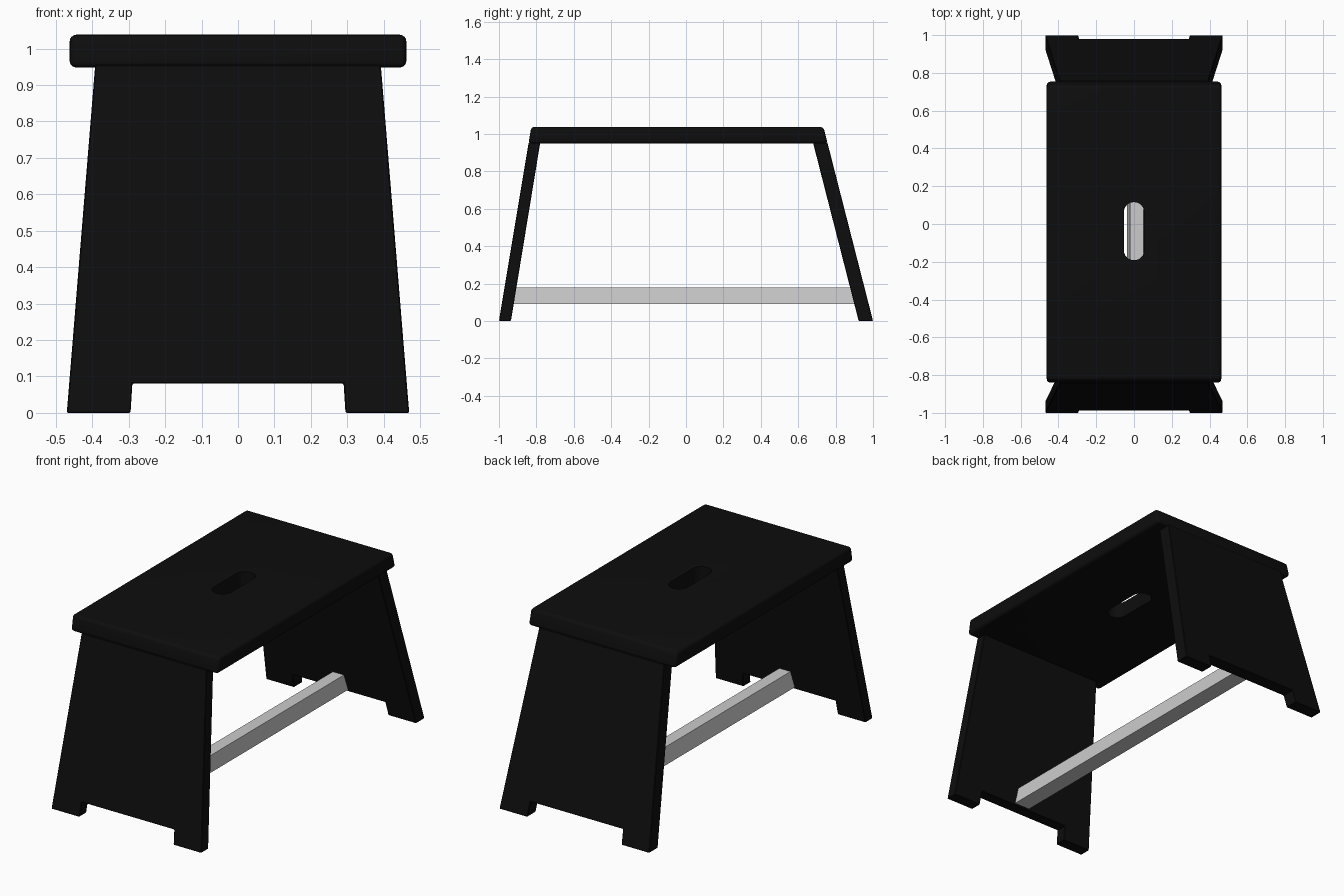
import bpy, math

if "Cube" in bpy.data.objects:
    bpy.data.objects.remove(bpy.data.objects["Cube"])

black = bpy.data.materials.new("black_paint")
black.diffuse_color = (0.004, 0.004, 0.004, 1)
black.use_nodes = True
black.node_tree.nodes["Principled BSDF"].inputs["Base Color"].default_value = black.diffuse_color


def prism(name, loop_a, loop_b, mat=None):
    """Solid joining two matching loops of points."""
    n = len(loop_a)
    faces = [list(range(n)), list(range(2 * n - 1, n - 1, -1))]
    faces += [[i, n + i, n + (i + 1) % n, (i + 1) % n] for i in range(n)]
    mesh = bpy.data.meshes.new(name)
    mesh.from_pydata(loop_a + loop_b, [], faces)
    ob = bpy.data.objects.new(name, mesh)
    bpy.context.collection.objects.link(ob)
    bpy.context.view_layer.objects.active = ob
    bpy.ops.object.select_all(action='DESELECT')
    ob.select_set(True)
    bpy.ops.object.mode_set(mode='EDIT')
    bpy.ops.mesh.select_all(action='SELECT')
    bpy.ops.mesh.normals_make_consistent(inside=False)
    bpy.ops.object.mode_set(mode='OBJECT')
    if mat:
        mesh.materials.append(mat)
    return ob


def bevel(ob, width, segments):
    m = ob.modifiers.new("round_edges", 'BEVEL')
    m.width, m.segments = width, segments
    m.limit_method = 'ANGLE'
    bpy.ops.object.modifier_apply(modifier=m.name)


def lean(foot, top):
    """Depth of a leaning leg face at height z."""
    return lambda z: foot + (top - foot) * z / 0.95


front_out, front_in = lean(-1.0, -0.842), lean(-0.936, -0.78)
back_out, back_in = lean(1.0, 0.757), lean(0.923, 0.68)

# Splayed, tapered legs with a notch between the feet
half = [(0.29, 0.08), (0.295, 0), (0.47, 0), (0.392, 0.955)]
outline = half + [(-x, z) for x, z in reversed(half)]
for name, outer, inner in (("front_leg", front_out, front_in),
                           ("back_leg", back_out, back_in)):
    leg = prism(name, [(x, outer(z), z) for x, z in outline],
                [(x, inner(z), z) for x, z in outline], black)
    bevel(leg, 0.003, 1)

# Seat with ends following the lean of the legs
def seat_loop(z):
    f, b = front_out(z), back_out(z)
    return [(-0.462, f, z), (0.462, f, z), (0.462, b, z), (-0.462, b, z)]


seat = prism("seat", seat_loop(0.948), seat_loop(1.038), black)
bevel(seat, 0.018, 4)

# Hand hole through the seat
def slot(z, r=0.054, cy=-0.038, reach=0.1):
    pts = []
    for i in range(26):
        a = math.pi * (i if i < 13 else i - 1) / 12
        pts.append((r * math.cos(a), cy + (reach if i < 13 else -reach) + r * math.sin(a), z))
    return pts


cutter = prism("hole_cutter", slot(0.8), slot(1.2), black)
cutter.hide_render = True
bpy.context.view_layer.objects.active = seat
cut = seat.modifiers.new("hand_hole", 'BOOLEAN')
cut.operation, cut.object, cut.solver = 'DIFFERENCE', cutter, 'EXACT'
bpy.ops.object.modifier_apply(modifier=cut.name)
bpy.data.objects.remove(cutter)
bpy.ops.object.select_all(action='DESELECT')
seat.select_set(True)
bpy.context.view_layer.objects.active = seat
bpy.ops.object.shade_smooth_by_angle(angle=math.radians(35))

# Grey stretcher between the legs, ends flush with their inner faces
section = [(-0.037, 0.09), (0.06, 0.09), (0.05, 0.18), (-0.02, 0.18)]
prism("stretcher", [(x, front_in(z), z) for x, z in section],
      [(x, back_in(z), z) for x, z in section])
